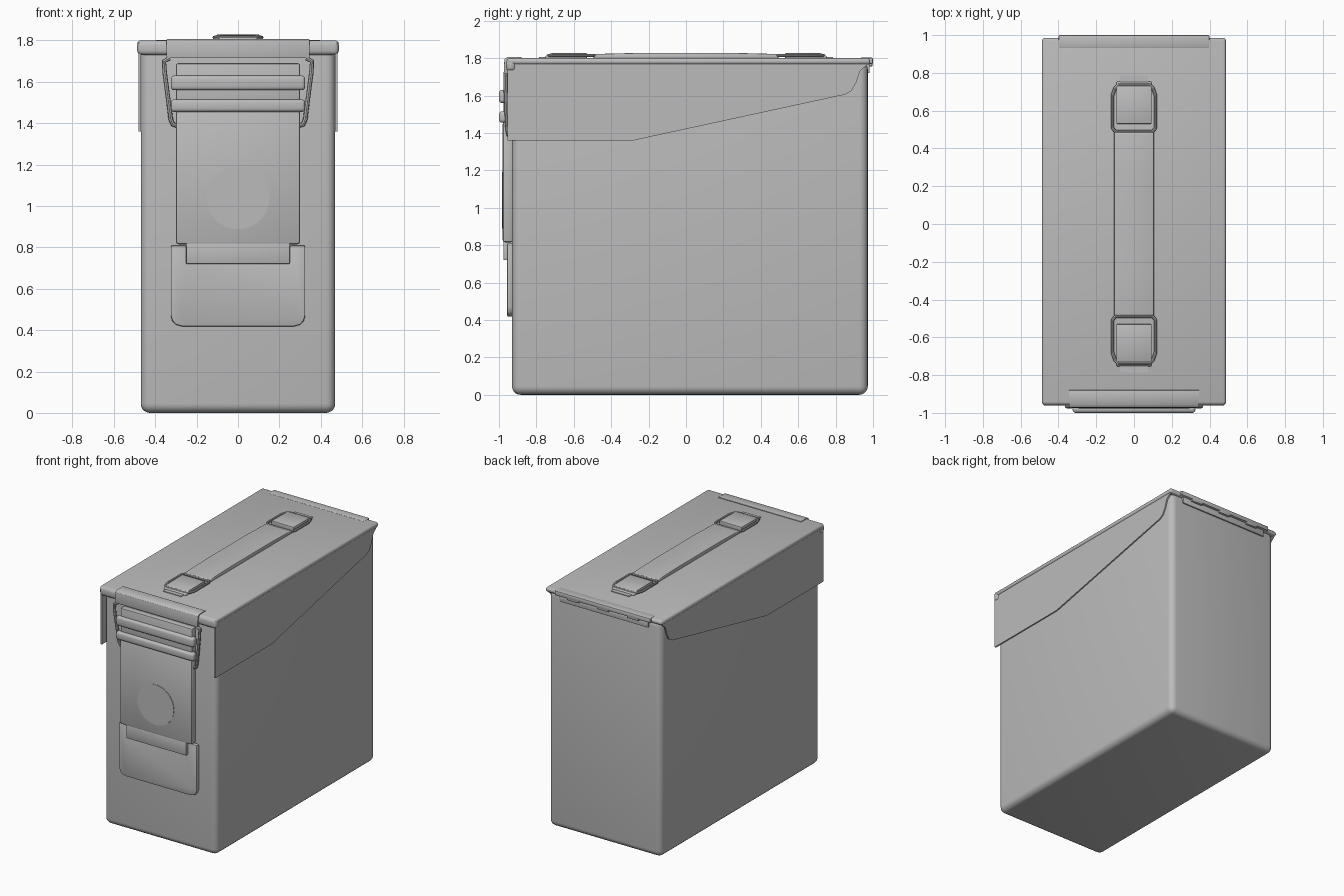
import bpy, bmesh, math
from mathutils import Vector

cube = bpy.data.objects.get("Cube")
if cube:
    bpy.data.objects.remove(cube, do_unlink=True)

GREY = (0.5, 0.5, 0.5, 1)
mat = bpy.data.materials.new("grey metal")
mat.use_nodes = True
mat.diffuse_color = GREY
mat.node_tree.nodes["Principled BSDF"].inputs["Base Color"].default_value = GREY


def finish(ob):
    ob.data.materials.append(mat)
    bpy.ops.object.select_all(action='DESELECT')
    ob.select_set(True)
    bpy.context.view_layer.objects.active = ob
    if ob.type == 'CURVE':
        bpy.ops.object.convert(target='MESH')
    bpy.ops.object.shade_smooth_by_angle(angle=math.radians(40))


def prism(name, pts, axis, lo, hi, bevel=0.0, seg=2):
    """Extrude a 2D outline along an axis and round its sharp edges."""
    def place(p, d):
        return (d, p[0], p[1]) if axis == 'x' else (p[0], d, p[1])
    bm = bmesh.new()
    face = bm.faces.new([bm.verts.new(place(p, lo)) for p in pts])
    ext = bmesh.ops.extrude_face_region(bm, geom=[face])
    moved = [v for v in ext["geom"] if isinstance(v, bmesh.types.BMVert)]
    shift = Vector(place((0, 0), hi - lo))
    bmesh.ops.translate(bm, verts=moved, vec=shift)
    bmesh.ops.recalc_face_normals(bm, faces=bm.faces[:])
    if bevel:
        sharp = [e for e in bm.edges if e.calc_face_angle(0) > math.radians(40)]
        bmesh.ops.bevel(bm, geom=sharp, offset=bevel, segments=seg,
                        profile=0.5, affect='EDGES', clamp_overlap=True)
    mesh = bpy.data.meshes.new(name)
    bm.to_mesh(mesh)
    bm.free()
    ob = bpy.data.objects.new(name, mesh)
    bpy.context.collection.objects.link(ob)
    finish(ob)


def box(name, x, y, z, bevel=0.0, seg=2):
    outline = [(x[0], z[0]), (x[1], z[0]), (x[1], z[1]), (x[0], z[1])]
    prism(name, outline, 'y', y[0], y[1], bevel, seg)


def wire(name, pts, radius):
    cu = bpy.data.curves.new(name, 'CURVE')
    cu.dimensions = '3D'
    cu.bevel_depth = radius
    cu.bevel_resolution = 2
    cu.use_fill_caps = True
    sp = cu.splines.new('POLY')
    sp.points.add(len(pts) - 1)
    for sp_pt, p in zip(sp.points, pts):
        sp_pt.co = (*p, 1)
    ob = bpy.data.objects.new(name, cu)
    bpy.context.collection.objects.link(ob)
    finish(ob)


# Body
box("body", (-0.47, 0.47), (-0.93, 0.972), (0, 1.785), 0.045, 5)

# Lid: top slab, front rim, side skirts
box("lid_top", (-0.487, 0.487), (-0.957, 0.985), (1.765, 1.8), 0.015, 3)
box("lid_front_rim", (-0.487, 0.487), (-0.962, -0.91), (1.73, 1.797), 0.02, 3)
skirt = [(-0.955, 1.36), (-0.28, 1.36), (0.85, 1.605), (0.885, 1.625),
         (0.91, 1.67), (0.93, 1.73), (0.98, 1.775), (0.98, 1.79), (-0.955, 1.79)]
for side, s in (("left", 1), ("right", -1)):
    prism("lid_skirt_" + side, skirt, 'x', s * 0.468, s * 0.48)

# Rear hinge
box("hinge_plate", (-0.4, 0.4), (0.93, 1.0), (1.768, 1.803), 0.008)
box("hinge_leaf", (-0.37, 0.37), (0.965, 0.982), (1.72, 1.77), 0.004)
for i in range(3):
    c = (i - 1) * 0.25
    box(f"hinge_knuckle_{i + 1}", (c - 0.05, c + 0.05), (0.975, 0.998),
        (1.755, 1.79), 0.008)

# Folded catch over the front lip of the lid
fold = [(-0.88, 1.8), (-0.88, 1.806), (-0.955, 1.806), (-0.971, 1.795),
        (-0.975, 1.715), (-0.955, 1.715), (-0.955, 1.79)]
prism("lid_catch", fold, 'x', -0.345, 0.345, 0.002)

# Latch base with a notch for the lever tab
half = [(0.25, 0.72), (0.25, 0.81), (0.325, 0.81), (0.325, 0.47),
        (0.318, 0.445), (0.3, 0.426), (0.27, 0.418)]
base = half + [(-x, z) for x, z in reversed(half)]
prism("latch_base", base, 'y', -0.957, -0.925, 0.008)

# Latch lever, its lower tab, round boss and cross ribs
box("latch_lever", (-0.3, 0.3), (-0.98, -0.925), (0.815, 1.46), 0.012)
box("lever_tab", (-0.25, 0.25), (-0.976, -0.925), (0.72, 0.83), 0.003)
circle = [(0.152 * math.cos(a), 1.04 + 0.152 * math.sin(a))
          for a in (math.tau * i / 48 for i in range(48))]
prism("lever_boss", circle, 'y', -0.983, -0.975)
box("latch_upper_plate", (-0.3, 0.3), (-0.977, -0.925), (1.45, 1.69), 0.01)
for name, lo, hi in (("upper", 1.56, 1.63), ("lower", 1.455, 1.515)):
    box(f"latch_rib_{name}", (-0.325, 0.325), (-1.0, -0.95), (lo, hi), 0.016, 3)

# Bail wires at both sides of the latch
for side, s in (("left", 1), ("right", -1)):
    wire("bail_wire_" + side,
         [(s * x, y, z) for x, y, z in
          [(0.33, -0.965, 1.715), (0.357, -0.965, 1.7), (0.355, -0.965, 1.65),
           (0.325, -0.955, 1.42), (0.315, -0.95, 1.395), (0.285, -0.95, 1.385)]],
         0.011)

# Carrying strap
strap = [(-0.5, 1.8), (-0.48, 1.822), (-0.25, 1.828), (0.25, 1.828),
         (0.48, 1.822), (0.5, 1.8)]
prism("handle_strap", strap, 'x', -0.105, 0.105, 0.004)

# Strap anchors: bracket, foot and wire loop at each end
for end, s in (("rear", 1), ("front", -1)):
    bracket = [(s * y, z) for y, z in
               [(0.53, 1.798), (0.53, 1.828), (0.72, 1.826), (0.75, 1.812), (0.755, 1.798)]]
    prism(f"handle_bracket_{end}", bracket, 'x', -0.093, 0.093, 0.004)
    box(f"handle_foot_{end}", (-0.075, 0.075),
        tuple(sorted((s * 0.72, s * 0.785))), (1.795, 1.805))
    loop = [(0.1, 0.49), (0.114, 0.51), (0.114, 0.68), (0.1, 0.72), (0.085, 0.735)]
    loop = [(-x, y) for x, y in reversed(loop)] + loop
    wire(f"handle_loop_{end}", [(x, s * y, 1.814) for x, y in loop + loop[:1]], 0.009)
